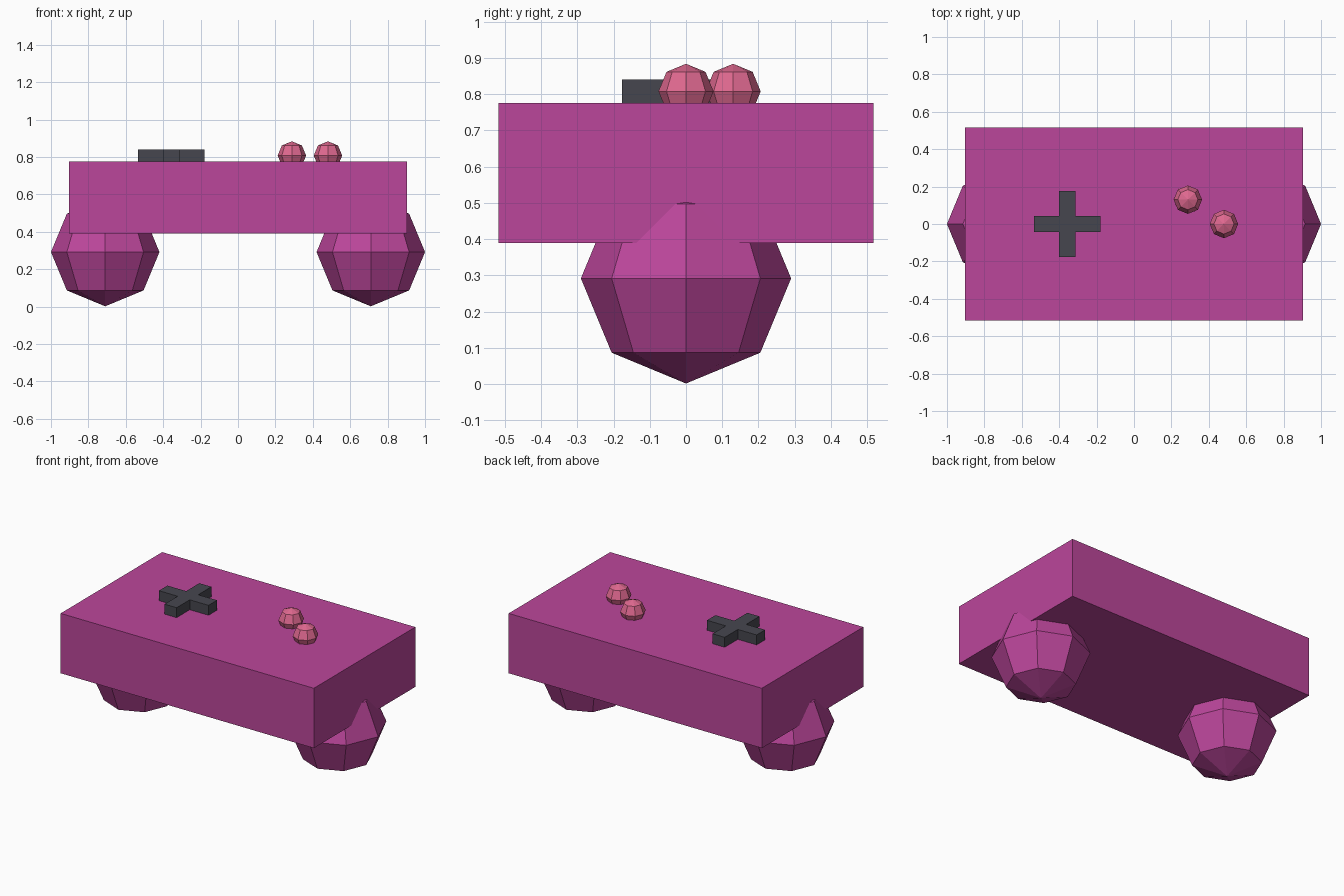
import bpy
import bmesh

default = bpy.data.objects.get("Cube")
if default:
    bpy.data.objects.remove(default, do_unlink=True)


def material(name, rgb):
    mat = bpy.data.materials.new(name)
    mat.use_nodes = True
    color = (*rgb, 1.0)
    mat.diffuse_color = color
    mat.node_tree.nodes["Principled BSDF"].inputs["Base Color"].default_value = color
    return mat


magenta = material("magenta", (0.5, 0.061, 0.328))
pink = material("pink", (0.73, 0.138, 0.275))
charcoal = material("charcoal", (0.062, 0.062, 0.078))


def add_object(name, bm, mat, location):
    mesh = bpy.data.meshes.new(name)
    bmesh.ops.recalc_face_normals(bm, faces=bm.faces)
    bm.to_mesh(mesh)
    bm.free()
    mesh.materials.append(mat)
    obj = bpy.data.objects.new(name, mesh)
    obj.location = location
    bpy.context.collection.objects.link(obj)
    return obj


def box(name, size, location, mat):
    bm = bmesh.new()
    bmesh.ops.create_cube(bm, size=1)
    bmesh.ops.scale(bm, vec=size, verts=bm.verts)
    return add_object(name, bm, mat, location)


def faceted_ball(name, radius, location, mat):
    bm = bmesh.new()
    bmesh.ops.create_uvsphere(bm, u_segments=8, v_segments=4, radius=radius)
    return add_object(name, bm, mat, location)


def plus_pad(name, reach, half_width, height, location, mat):
    # One arm end, turned four times, gives the plus outline
    bm = bmesh.new()
    outline = []
    arm = [(reach, -half_width), (reach, half_width), (half_width, half_width)]
    for _ in range(4):
        outline += arm
        arm = [(-y, x) for x, y in arm]
    face = bm.faces.new([bm.verts.new((x, y, 0)) for x, y in outline])
    top = bmesh.ops.extrude_face_region(bm, geom=[face])["geom"]
    bmesh.ops.translate(bm, vec=(0, 0, height),
                        verts=[v for v in top if isinstance(v, bmesh.types.BMVert)])
    return add_object(name, bm, mat, location)


# Slab body
box("body", (1.806, 1.034, 0.386), (0, 0, 0.583), magenta)

# Ball feet sunk into the underside at both ends
for side, sign in (("left", 1), ("right", -1)):
    faceted_ball(side + "_foot", 0.29, (sign * 0.71, 0, 0.292), magenta)

# Directional pad and two round buttons on the top
plus_pad("direction_pad", 0.177, 0.043, 0.08, (-0.357, 0, 0.76), charcoal)
faceted_ball("rear_button", 0.076, (0.288, 0.13, 0.808), pink)
faceted_ball("front_button", 0.076, (0.481, 0, 0.808), pink)
